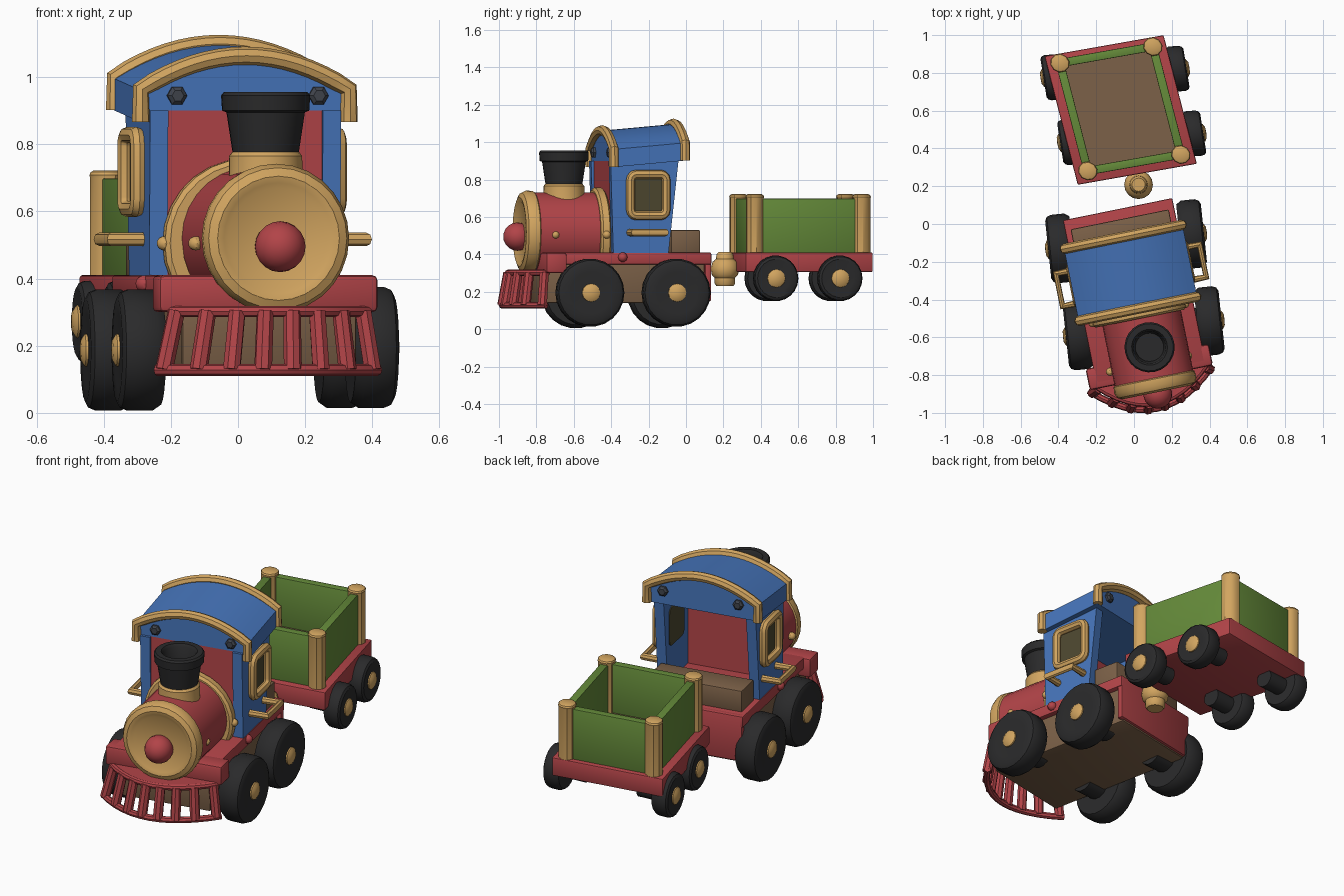
import bpy, bmesh, math
from mathutils import Matrix, Vector

if "Cube" in bpy.data.objects:
    bpy.data.objects.remove(bpy.data.objects["Cube"])


def material(name, r, g, b):
    m = bpy.data.materials.new(name)
    m.diffuse_color = [((c / 255 + 0.055) / 1.055) ** 2.4 for c in (r, g, b)] + [1]
    m.use_nodes = True
    m.node_tree.nodes["Principled BSDF"].inputs["Base Color"].default_value = m.diffuse_color
    return m


RED = material("red", 178, 68, 72)
GOLD = material("gold", 210, 165, 96)
BLUE = material("blue", 70, 117, 187)
BLACK = material("black", 42, 42, 43)
GREEN = material("green", 101, 139, 58)
BROWN = material("brown", 124, 97, 72)
GREY = material("dark grey", 64, 68, 76)
PANE = material("dark pane", 78, 72, 48)


def frame(ox, oy, ax, ay):
    ax, ay = math.radians(ax), math.radians(ay)
    return Matrix(((math.cos(ax), -math.sin(ay), 0, ox),
                   (math.sin(ax), math.cos(ay), 0, oy),
                   (0, 0, 1, 0), (0, 0, 0, 1)))


LOCO = frame(-0.02, -0.25, 11.5, 11.5)
CAR = frame(-0.071, 0.605, 10, 14.5)


def finish(name, bm, mat, M):
    bm.transform(M)
    bmesh.ops.recalc_face_normals(bm, faces=bm.faces)
    me = bpy.data.meshes.new(name)
    bm.to_mesh(me)
    bm.free()
    me.materials.append(mat)
    me.shade_smooth()
    me.set_sharp_from_angle(angle=math.radians(35))
    ob = bpy.data.objects.new(name, me)
    bpy.context.collection.objects.link(ob)
    return ob


def box(name, x, y, z, mat, M, bevel=0.008):
    bm = bmesh.new()
    bmesh.ops.create_cube(bm, size=1)
    for v in bm.verts:
        v.co = [lo + (hi - lo) * (c + 0.5) for c, (lo, hi) in zip(v.co, (x, y, z))]
    if bevel:
        bmesh.ops.bevel(bm, geom=bm.edges[:], offset=bevel, segments=2, profile=0.5, affect='EDGES')
    return finish(name, bm, mat, M)


def prism(name, pts, vec, mat, M):
    bm = bmesh.new()
    f = bm.faces.new([bm.verts.new(p) for p in pts])
    r = bmesh.ops.extrude_face_region(bm, geom=[f], use_keep_orig=True)
    bmesh.ops.translate(bm, vec=vec, verts=[v for v in r["geom"] if isinstance(v, bmesh.types.BMVert)])
    return finish(name, bm, mat, M)


def lathe(name, profile, origin, axis, mat, M, n=20):
    """Revolve (radius, height) points round the axis through the origin."""
    bm = bmesh.new()
    vs = [bm.verts.new((r, 0, h)) for r, h in profile]
    es = [bm.edges.new(p) for p in zip(vs, vs[1:])]
    bmesh.ops.spin(bm, geom=vs + es, cent=(0, 0, 0), axis=(0, 0, 1), angle=math.tau, steps=n)
    bmesh.ops.remove_doubles(bm, verts=bm.verts, dist=1e-4)
    bm.transform(Matrix.Translation(origin) @ Vector(axis).to_track_quat('Z', 'Y').to_matrix().to_4x4())
    return finish(name, bm, mat, M)


def ball(r, n=8):
    return [(r * math.sin(math.pi * i / n), -r * math.cos(math.pi * i / n)) for i in range(n + 1)]


def tube(name, pts, r, mat, M, closed=False):
    cu = bpy.data.curves.new(name, 'CURVE')
    cu.dimensions = '3D'
    cu.bevel_depth, cu.bevel_resolution, cu.use_fill_caps = r, 2, True
    sp = cu.splines.new('POLY')
    sp.points.add(len(pts) - 1)
    for p, co in zip(sp.points, pts):
        p.co = (*co, 1)
    sp.use_cyclic_u = closed
    tmp = bpy.data.objects.new(name + "_path", cu)
    bm = bmesh.new()
    me = bpy.data.meshes.new_from_object(tmp)
    bm.from_mesh(me)
    bpy.data.objects.remove(tmp)
    bpy.data.meshes.remove(me)
    return finish(name, bm, mat, M)


def wheel(name, x, y, z, s, r, w, M):
    ax = (s * math.cos(-0.095), s * math.sin(-0.095), 0)
    c = Vector((x, y, z))
    lathe(name, [(0, -w / 2), (r * .9, -w / 2), (r, -w * .3), (r, w * .25), (r * .95, w * .42),
                 (r * .84, w / 2), (r * .6, w * .47), (0, w * .47)], c, ax, BLACK, M, 22)
    lathe(name + "_axle", [(0, -w / 2 - .12), (r * .42, -w / 2 - .12), (r * .42, 0), (0, 0)], c, ax, BLACK, M, 14)
    lathe(name + "_hub", [(0, w * .4), (.05, w * .4), (.048, w / 2 + .003), (.03, w / 2 + .014),
                          (0, w / 2 + .016)], c, ax, GOLD, M, 12)


# Locomotive chassis
box("chassis_core", (-.265, .265), (-.57, .32), (.14, .37), BROWN, LOCO)
box("chassis_deck", (-.295, .295), (-.55, .335), (.345, .41), RED, LOCO)
box("chassis_rear_plate", (-.29, .29), (.3, .335), (.15, .41), RED, LOCO)
box("front_beam", (-.335, .33), (-.575, -.46), (.3, .41), RED, LOCO, .015)
box("rear_bench", (-.265, .265), (.12, .28), (.405, .53), BROWN, LOCO)

# Cowcatcher: two curved bars, slats and a cover plate
def low(s):
    return (.335 * s - .008, -.74 + .165 * s * s, .128)
def high(s):
    return (.3 * s, -.71 + .15 * s * s, .302)
steps = [i / 6 for i in range(-6, 7)]
tube("cowcatcher_lower_bar", [low(s) for s in steps], .018, RED, LOCO)
tube("cowcatcher_upper_bar", [high(s) for s in steps], .017, RED, LOCO)
prism("cowcatcher_cover", [high(s) for s in steps], (0, 0, .015), RED, LOCO)
for i in range(8):
    s = (i - 3.5) / 3.7
    a, b = Vector(low(s)), Vector(high(s))
    lathe(f"cowcatcher_slat_{i}", [(0, 0), (.027, 0), (.026, (b - a).length), (0, (b - a).length)],
          a, b - a, RED, LOCO, 8)

# Boiler, smokebox door and nose (heights run towards the front)
bc, fwd = (.01, 0, .52), (0, -1, 0)
lathe("boiler", [(0, .18), (.212, .18), (.212, .6), (0, .6)], bc, fwd, RED, LOCO, 28)
lathe("boiler_ring", [(.2, .2), (.238, .2), (.252, .21), (.252, .245), (.238, .256), (.2, .256)],
      (0, 0, .505), fwd, GOLD, LOCO, 28)
lathe("smokebox_door", [(0, .57), (.2, .57), (.219, .585), (.222, .62), (.21, .645), (.185, .656),
                        (.165, .652), (.15, .643), (0, .643)], bc, fwd, GOLD, LOCO, 28)
lathe("nose_knob", ball(.076, 10), (.013, -.667, .495), fwd, RED, LOCO, 20)
box("boiler_saddle", (-.17, .17), (-.56, -.2), (.36, .44), BROWN, LOCO)

# Chimney
lathe("chimney_base", [(0, .66), (.115, .66), (.11, .70), (.109, .765), (.1, .777), (0, .777)],
      (.02, -.415, 0), (0, 0, 1), GOLD, LOCO, 24)
lathe("chimney", [(0, .77), (.098, .77), (.117, .895), (.13, .9), (.133, .945), (.125, .955),
                  (.095, .955), (.085, .94), (.075, .83), (0, .83)],
      (.02, -.415, 0), (0, 0, 1), BLACK, LOCO, 24)

# Cab front wall and roof
box("cab_front_wall", (-.25, .25), (-.2, -.165), (.4, .9), RED, LOCO, 0)

def arch(w, y, lift=0):
    top = [(w * i / 8, y, .98 + .1 * (1 - (i / 8) ** 2) + lift + .09 * y) for i in range(8, -9, -1)]
    return [(w, y, .885 + .09 * y)] + top + [(-w, y, .885 + .09 * y)]

prism("cab_roof", arch(.32, -.2), (0, .385, .09 * .385), BLUE, LOCO)
for end, y, d in (("front", -.203, -1), ("rear", .186, 1)):
    tube(f"roof_trim_{end}", arch(.316, y, .002), .027, GOLD, LOCO)
    for s in (-1, 1):
        lathe(f"roof_bolt_{end}_{s}", [(0, -.02), (.03, -.02), (.03, .012), (.018, .022), (0, .022)],
              (.215 * s + .008, (-.2 if d < 0 else .185), .963 + .09 * y), (0, d, 0), GREY, LOCO, 6)

# Parts on both sides of the locomotive
for side, s in (("left", -1), ("right", 1)):
    prism(f"cab_side_{side}", [(.235 * s, y, z) for y, z in ((-.2, .4), (.1, .4), (.155, .9), (-.215, .9))],
          (.055 * s, 0, 0), BLUE, LOCO)
    # window: rounded frame around a thin pane
    corner = []
    for k, (cy, cz) in enumerate(((.055, .795), (-.08, .795), (-.08, .64), (.055, .64))):
        for j in range(4):
            t = math.radians(90 * k + 30 * j)
            corner.append((.305 * s, cy + .03 * math.cos(t), cz + .033 * math.sin(t)))
    tube(f"window_frame_{side}", corner, .024, GOLD, LOCO, True)
    prism(f"window_pane_{side}", [(.289 * s, y, z) for _, y, z in corner], (.006 * s, 0, 0), PANE, LOCO)
    prism(f"window_inner_pane_{side}", [(.235 * s, y, z) for _, y, z in corner], (-.005 * s, 0, 0), PANE, LOCO)
    tube(f"hand_rail_{side}", [(x * s, y, .517) for x, y in ((.27, -.11), (.388, -.11), (.388, .065), (.27, .065))],
         .02, GOLD, LOCO)
    for y, x in ((-.5, .21), (-.228, .25)):
        lathe(f"boiler_stud_{side}_{y}", ball(.022), (x * s, y, .505), (s, 0, 0), GOLD, LOCO, 10)
    lathe(f"deck_stud_{side}", ball(.026), (.295 * s, -.15, .385), (s, 0, 0), RED, LOCO, 10)
    shift = .02 if s > 0 else 0
    for end, y in (("front", -.32), ("rear", .15)):
        wheel(f"loco_wheel_{end}_{side}", .348 * s + .01, y - .042 * s + shift, .191 + .004 * s, s, .182, .13, LOCO)

# Wagon body
box("wagon_base", (-.32, .32), (-.353, .35), (.305, .41), RED, CAR)
box("wagon_floor", (-.24, .24), (-.29, .29), (.405, .42), BROWN, CAR, 0)
for s in (-1, 1):
    a = .25 * s
    box(f"wagon_side_wall_{s}", (a - .022, a + .022), (-.29, .29), (.405, .698), GREEN, CAR, .004)
    a = .295 * s + .005
    box(f"wagon_end_wall_{s}", (-.25, .25), (a - .022, a + .022), (.405, .698), GREEN, CAR, .004)
    for t in (-1, 1):
        lathe(f"wagon_post_{s}_{t}", [(0, .405), (.049, .405), (.049, .7), (.051, .708), (.047, .717),
                                      (.038, .722), (0, .722)],
              (.25 * s, .295 * t + .005, 0), (0, 0, 1), GOLD, CAR, 10)
        wheel(f"wagon_wheel_{s}_{t}", .327 * s + .02, .02 + .177 * t - .035 * s, .272, s, .122, .095, CAR)

# Coupling between the two vehicles
lathe("coupling_knob", [(0, .23), (.045, .23), (.055, .245), (.055, .275), (.07, .29), (.076, .325),
                        (.066, .36), (.048, .375), (.045, .4), (.035, .412), (0, .412)],
      (.024, .208, 0), (0, 0, 1), GOLD, Matrix(), 16)
